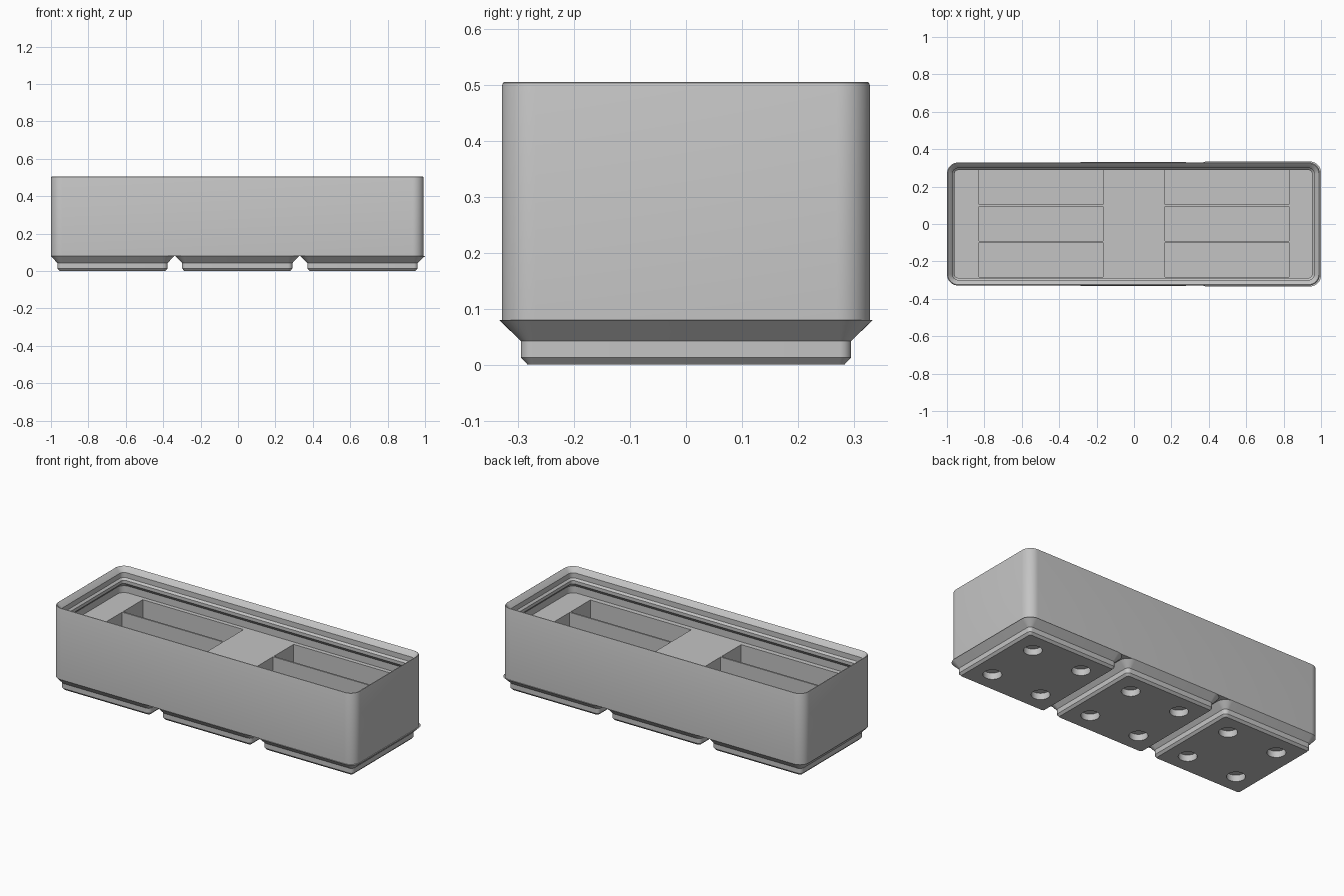
import bpy, bmesh, math

if "Cube" in bpy.data.objects:
    bpy.data.objects.remove(bpy.data.objects["Cube"], do_unlink=True)

grey = bpy.data.materials.new("plain_grey")
grey.use_nodes = True
colour = (0.55, 0.55, 0.55, 1)
grey.diffuse_color = colour
grey.node_tree.nodes["Principled BSDF"].inputs["Base Color"].default_value = colour


def rounded_ring(cx, hx, hy, r, z, steps=10):
    """Points around a rounded rectangle."""
    points = []
    for quarter, (sx, sy) in enumerate([(1, 1), (-1, 1), (-1, -1), (1, -1)]):
        for i in range(steps + 1):
            a = (quarter + i / steps) * math.pi / 2
            points.append((cx + sx * (hx - r) + r * math.cos(a),
                           sy * (hy - r) + r * math.sin(a), z))
    return points


def loft(name, cx, hx, hy, radius, profile):
    """Stack rounded rectangles; the profile lists (inset, height)."""
    bm = bmesh.new()
    rings = []
    for inset, z in profile:
        r = max(radius - inset, 0.01)
        pts = rounded_ring(cx, hx - inset, hy - inset, r, z)
        rings.append([bm.verts.new(p) for p in pts])
    n = len(rings[0])
    for low, high in zip(rings, rings[1:]):
        for i in range(n):
            j = (i + 1) % n
            bm.faces.new((low[i], low[j], high[j], high[i]))
    bm.faces.new(rings[0][::-1])
    bm.faces.new(rings[-1])
    bmesh.ops.recalc_face_normals(bm, faces=bm.faces)
    mesh = bpy.data.meshes.new(name)
    bm.to_mesh(mesh)
    bm.free()
    ob = bpy.data.objects.new(name, mesh)
    bpy.context.collection.objects.link(ob)
    mesh.materials.append(grey)
    return ob


def activate(ob):
    bpy.ops.object.select_all(action='DESELECT')
    ob.select_set(True)
    bpy.context.view_layer.objects.active = ob


def cut(ob, cutters):
    """Subtract the cutters, then discard them."""
    for cutter in cutters:
        cutter.hide_render = True
        mod = ob.modifiers.new("cut", 'BOOLEAN')
        mod.operation = 'DIFFERENCE'
        mod.solver = 'EXACT'
        mod.object = cutter
        activate(ob)
        bpy.ops.object.modifier_apply(modifier=mod.name)
        bpy.data.objects.remove(cutter, do_unlink=True)


def smooth(ob):
    activate(ob)
    bpy.ops.object.shade_smooth_by_angle(angle=math.radians(30))


# Tray body: outer wall, rounded rim, stepped stacking lip, raised deck
body = loft("tray_body", -0.0035, 0.9965, 0.329, 0.06, [
    (0, 0.08), (0, 0.497), (0.002, 0.503), (0.005, 0.505), (0.008, 0.503),
    (0.030, 0.476), (0.030, 0.446), (0.041, 0.435), (0.041, 0.416),
    (0.016, 0.391), (0.016, 0.35)])

# Six long pockets in the deck
floor_z, above_z = 0.11, 0.37
pockets = []
for x in (-0.4975, 0.4975):
    for row in (-1, 0, 1):
        bpy.ops.mesh.primitive_cube_add(
            size=1, location=(x, row * 0.194 + 0.002, (floor_z + above_z) / 2))
        pocket = bpy.context.object
        pocket.name = "pocket_cutter"
        pocket.scale = (0.665, 0.184, above_z - floor_z)
        pockets.append(pocket)
bpy.context.view_layer.update()
cut(body, pockets)
smooth(body)

# Stepped feet, each with four blind round holes
for label, cx, half in (("right", -0.671, 0.329), ("middle", -0.004, 0.331),
                        ("left", 0.666, 0.334)):
    foot = loft(label + "_foot", cx, half, half, 0.06, [
        (half - 0.283, 0), (half - 0.295, 0.013), (half - 0.295, 0.042),
        (0, 0.08)])
    holes = []
    for sx in (-1, 1):
        for sy in (-1, 1):
            bpy.ops.mesh.primitive_cylinder_add(
                vertices=40, radius=0.05, depth=0.08,
                location=(cx + sx * 0.165, sy * 0.165, -0.002))
            hole = bpy.context.object
            hole.name = "hole_cutter"
            holes.append(hole)
    bpy.context.view_layer.update()
    cut(foot, holes)
    smooth(foot)
